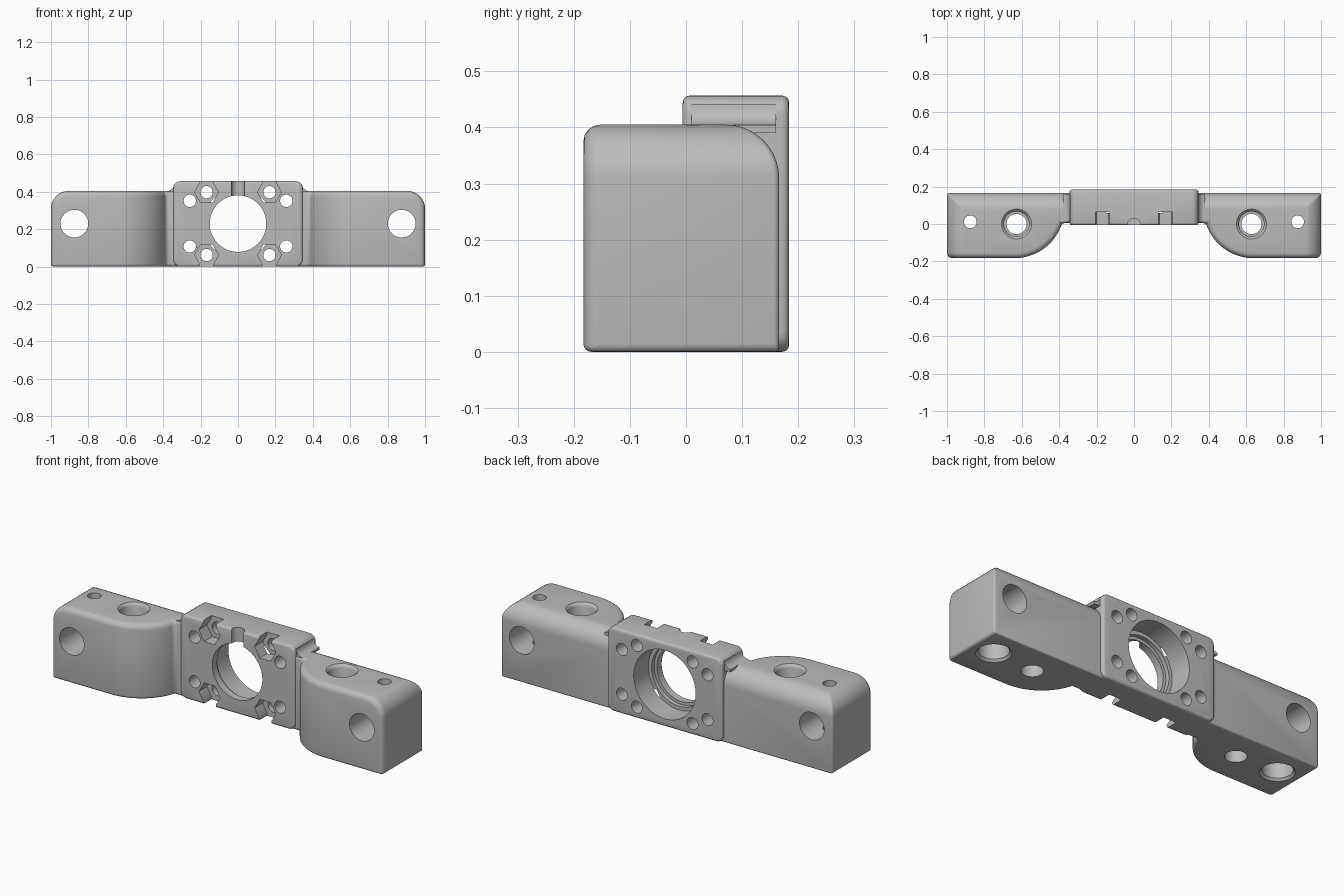
import bpy, bmesh, math
from mathutils import Matrix, Vector

if "Cube" in bpy.data.objects:
    bpy.data.objects.remove(bpy.data.objects["Cube"])

grey = bpy.data.materials.new("machined grey")
grey.use_nodes = True
colour = (0.5, 0.5, 0.5, 1)
grey.diffuse_color = colour
grey.node_tree.nodes["Principled BSDF"].inputs["Base Color"].default_value = colour

TO_Y = Matrix.Rotation(-math.pi / 2, 4, 'X')   # local z becomes world y
MID = 0.23                                      # height of the main bore


def make(name, bm):
    bmesh.ops.recalc_face_normals(bm, faces=bm.faces)
    mesh = bpy.data.meshes.new(name)
    bm.to_mesh(mesh)
    bm.free()
    mesh.materials.append(grey)
    obj = bpy.data.objects.new(name, mesh)
    bpy.context.collection.objects.link(obj)
    return obj


def prism(outline, direction):
    """Extrude a closed outline of 3D points."""
    bm = bmesh.new()
    face = bm.faces.new([bm.verts.new(p) for p in outline])
    grown = bmesh.ops.extrude_face_region(bm, geom=[face], use_keep_orig=True)["geom"]
    verts = [g for g in grown if isinstance(g, bmesh.types.BMVert)]
    bmesh.ops.translate(bm, verts=verts, vec=direction)
    bmesh.ops.recalc_face_normals(bm, faces=bm.faces)
    return bm


def box(x0, x1, y0, y1, z0, z1):
    return prism([(x0, y0, z0), (x1, y0, z0), (x1, y1, z0), (x0, y1, z0)], (0, 0, z1 - z0))


def lathe(steps, centre, along_y=False, sides=40):
    """Solid of revolution from (radius, position) steps."""
    bm = bmesh.new()
    rings = []
    for r, h in steps:
        rings.append([bm.verts.new((r * math.cos(2 * math.pi * i / sides),
                                    r * math.sin(2 * math.pi * i / sides), h))
                      for i in range(sides)])
    for a, b in zip(rings, rings[1:]):
        for i in range(sides):
            j = (i + 1) % sides
            bm.faces.new((a[i], a[j], b[j], b[i]))
    bm.faces.new(rings[0])
    bm.faces.new(rings[-1])
    turn = TO_Y if along_y else Matrix()
    bm.transform(Matrix.Translation(centre) @ turn)
    return bm


def apply(obj, kind, **settings):
    mod = obj.modifiers.new(kind, kind)
    for key, value in settings.items():
        setattr(mod, key, value)
    bpy.context.view_layer.objects.active = obj
    bpy.ops.object.modifier_apply(modifier=mod.name)


def combine(obj, bm, operation='DIFFERENCE'):
    tool = make("tool", bm)
    tool.hide_render = True
    apply(obj, 'BOOLEAN', operation=operation, object=tool, solver='EXACT')
    bpy.data.objects.remove(tool)


# Side blocks and web: one plan outline with swept inner flanks
half = []
for i in range(15):
    a = math.radians(197.4 + 72.6 * i / 14)
    half.append((0.64 + 0.268 * math.cos(a), 0.085 + 0.268 * math.sin(a), 0))
half += [(1, -0.183, 0), (1, 0.166, 0)]
bm = prism(half + [(-x, y, z) for x, y, z in reversed(half)], (0, 0, 0.405))
shoulders = [e for e in bm.edges if all(abs(v.co.x) > 0.99 and v.co.z > 0.4 for v in e.verts)]
bmesh.ops.bevel(bm, geom=shoulders, offset=0.095, segments=10, profile=0.5, affect='EDGES')
weight = bm.edges.layers.float.new("bevel_weight_edge")
for e in bm.edges:
    if e.calc_face_angle(0) > 0.5:
        mid = (e.verts[0].co + e.verts[1].co) / 2
        if mid.y > 0.1:
            e[weight] = 0.3
        elif mid.y < 0.003 and mid.z > 0.1:
            e[weight] = 1
        else:
            e[weight] = 0.5
bracket = make("bracket_body", bm)
apply(bracket, 'BEVEL', limit_method='WEIGHT', width=0.03, segments=4, use_clamp_overlap=False)

# Raised centre plate with rounded corners
bm = box(-0.345, 0.345, -0.006, 0.184, 0, 0.457)
corners = [e for e in bm.edges if abs(e.verts[0].co.y - e.verts[1].co.y) > 0.1]
bmesh.ops.bevel(bm, geom=corners, offset=0.035, segments=6, profile=0.5, affect='EDGES')
plate = make("plate", bm)
apply(plate, 'BEVEL', limit_method='ANGLE', angle_limit=0.6, width=0.013, segments=3)
bm = bmesh.new()
bm.from_mesh(plate.data)
bpy.data.objects.remove(plate)
combine(bracket, bm, 'UNION')

# Fillets where the plate rises from the blocks
for s in (-1, 1):
    curve = [(s * (0.38 - 0.037 * math.sin(a)), 0.01, 0.441 - 0.037 * math.cos(a))
             for a in [math.pi / 2 * i / 6 for i in range(7)]]
    combine(bracket, prism(curve + [(s * 0.32, 0.01, 0.43), (s * 0.32, 0.01, 0.39),
                                    (s * 0.38, 0.01, 0.39)], (0, 0.15, 0)), 'UNION')

# Main bore with a stepped bearing seat opening to the back
combine(bracket, lathe([(0.151, -0.3), (0.151, 0.035), (0.167, 0.035), (0.167, 0.058),
                        (0.187, 0.058), (0.187, 0.3)], (0, 0, MID), True, 72))

# Half-round groove from the bore to the top
combine(bracket, lathe([(0.036, 0), (0.036, 0.3)], (0, -0.006, MID), sides=32))

for s in (-1, 1):
    # Cross hole through each block
    combine(bracket, lathe([(0.074, -0.4), (0.074, 0.4)], (s * 0.875, 0, MID), True, 48))
    # Outer upright hole, wide below
    combine(bracket, lathe([(0.096, -0.01), (0.075, 0.012), (0.075, 0.13), (0.034, 0.13),
                            (0.034, 0.6)], (s * 0.875, 0.012, 0)))
    # Inner upright hole, wide above
    combine(bracket, lathe([(0.054, -0.1), (0.054, 0.2), (0.067, 0.2), (0.067, 0.388),
                            (0.071, 0.398), (0.083, 0.407), (0.083, 0.5)],
                           (s * 0.628, 0, 0), sides=48))
    for t in (-1, 1):
        # Screw holes around the bore
        for dx, dz in ((0.168, 0.168), (0.258, 0.122)):
            combine(bracket, lathe([(0.033, -0.3), (0.033, 0.3)],
                                   (s * dx, 0, MID + t * dz), True, 28))
        # Hexagonal nut pocket and its slot to the edge
        z = MID + t * 0.168
        combine(bracket, lathe([(0.064, -0.1), (0.064, 0.064)], (s * 0.168, 0, z), True, 6))
        end = z + t * 0.15
        combine(bracket, box(s * 0.168 - 0.038, s * 0.168 + 0.038, -0.1, 0.064,
                             min(z, end), max(z, end)))

# Smooth the rounded surfaces, keep rims sharp
bpy.ops.object.select_all(action='DESELECT')
bracket.select_set(True)
bpy.context.view_layer.objects.active = bracket
bpy.ops.object.shade_smooth_by_angle(angle=math.radians(32))
